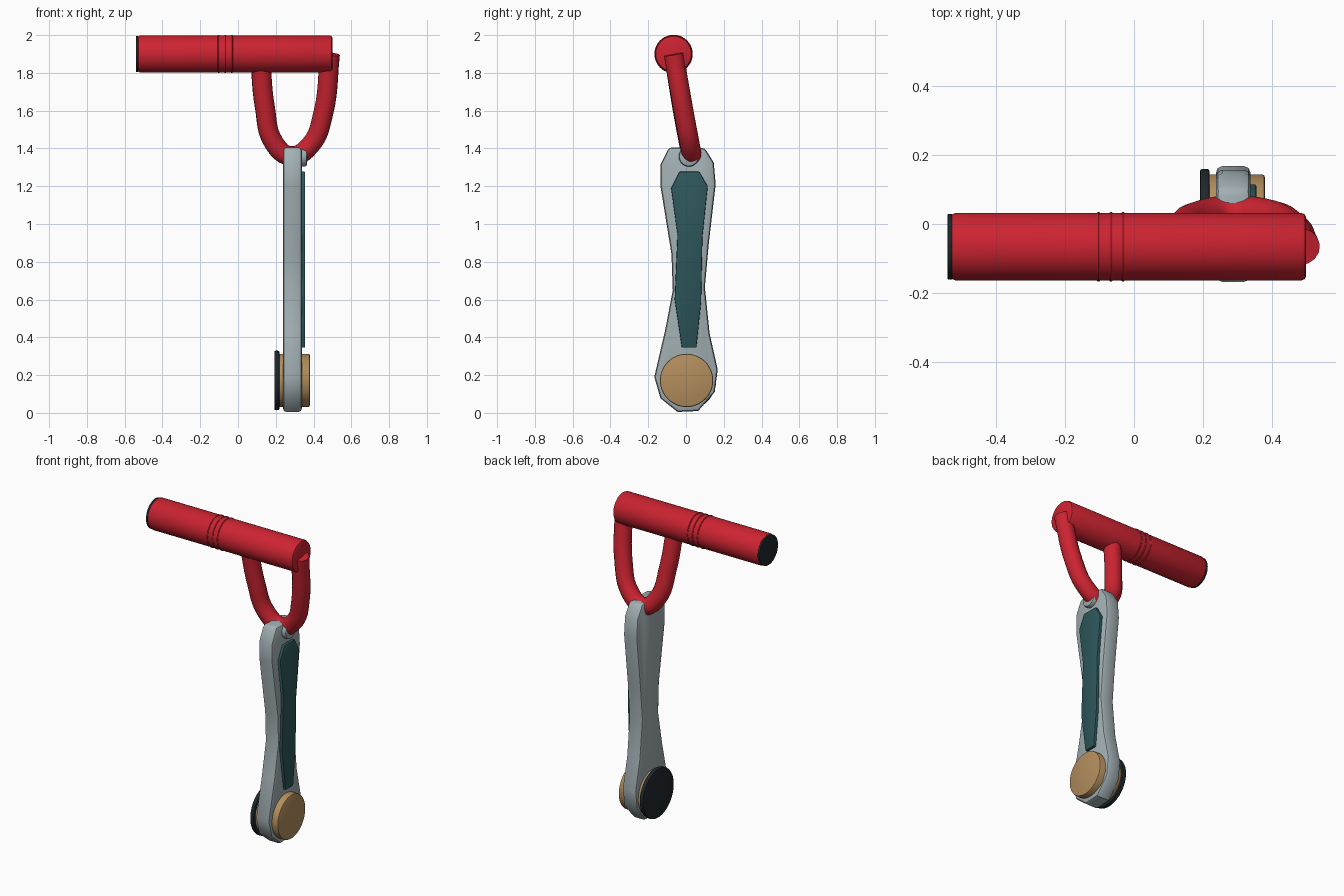
import bpy
import bmesh
import math
from mathutils import Vector

cube = bpy.data.objects.get("Cube")
if cube:
    bpy.data.objects.remove(cube, do_unlink=True)


def material(name, rgb):
    m = bpy.data.materials.new(name)
    m.use_nodes = True
    m.diffuse_color = (*rgb, 1)
    m.node_tree.nodes["Principled BSDF"].inputs["Base Color"].default_value = (*rgb, 1)
    return m


red = material("red", (0.60, 0.017, 0.03))
grey = material("light grey", (0.36, 0.43, 0.45))
teal = material("dark teal", (0.026, 0.095, 0.105))
tan = material("tan", (0.45, 0.27, 0.11))
black = material("near black", (0.013, 0.02, 0.024))


def finish(obj, name, mat, bevel=0.0, segments=2):
    """Name, colour, bevel and smooth an object."""
    obj.name = name
    obj.data.materials.append(mat)
    bpy.ops.object.select_all(action="DESELECT")
    obj.select_set(True)
    bpy.context.view_layer.objects.active = obj
    if bevel:
        mod = obj.modifiers.new("Soft edges", "BEVEL")
        mod.width = bevel
        mod.segments = segments
        mod.limit_method = "ANGLE"
        mod.angle_limit = math.radians(50)
        bpy.ops.object.modifier_apply(modifier=mod.name)
    bpy.ops.object.shade_smooth_by_angle(angle=math.radians(35))
    return obj


def x_cylinder(name, x0, x1, y, z, radius, mat, bevel=0.0):
    """Round part lying along x."""
    bpy.ops.mesh.primitive_cylinder_add(
        vertices=48, radius=radius, depth=x1 - x0,
        location=((x0 + x1) / 2, y, z), rotation=(0, math.pi / 2, 0))
    return finish(bpy.context.object, name, mat, bevel)


def x_plate(name, outline, x0, x1, mat, bevel):
    """Flat part: a (y, z) outline extruded along x."""
    bm = bmesh.new()
    face = bm.faces.new([bm.verts.new((x0, y, z)) for y, z in outline])
    out = bmesh.ops.extrude_face_region(bm, geom=[face])
    moved = [v for v in out["geom"] if isinstance(v, bmesh.types.BMVert)]
    bmesh.ops.translate(bm, verts=moved, vec=Vector((x1 - x0, 0, 0)))
    bmesh.ops.recalc_face_normals(bm, faces=bm.faces)
    mesh = bpy.data.meshes.new(name)
    bm.to_mesh(mesh)
    bm.free()
    obj = bpy.data.objects.new(name, mesh)
    bpy.context.collection.objects.link(obj)
    return finish(obj, name, mat, bevel)


# Grip bar with end cap and three raised rings
GRIP_Y, GRIP_Z = -0.066, 1.9
x_cylinder("grip", -0.532, 0.5, GRIP_Y, GRIP_Z, 0.098, red, 0.014)
x_cylinder("grip_end_cap", -0.541, -0.528, GRIP_Y, GRIP_Z, 0.095, black, 0.002)
for i, x in enumerate((-0.103, -0.067, -0.032)):
    bpy.ops.mesh.primitive_torus_add(
        major_segments=48, minor_segments=8, major_radius=0.096, minor_radius=0.0055,
        location=(x, GRIP_Y, GRIP_Z), rotation=(0, math.pi / 2, 0))
    finish(bpy.context.object, f"grip_ring_{i + 1}", red)

# Bent loop joining the grip to the arm
path = [(0.118, -0.06, 1.87), (0.142, -0.02, 1.62), (0.19, 0.015, 1.43),
        (0.28, 0.03, 1.36), (0.385, 0.02, 1.42), (0.45, -0.01, 1.58),
        (0.487, -0.066, 1.9)]
curve = bpy.data.curves.new("loop", "CURVE")
curve.dimensions = "3D"
curve.bevel_depth = 0.053
curve.bevel_resolution = 5
curve.resolution_u = 6
curve.use_fill_caps = True
spline = curve.splines.new("BEZIER")
spline.bezier_points.add(len(path) - 1)
for point, co in zip(spline.bezier_points, path):
    point.co = co
    point.handle_left_type = point.handle_right_type = "AUTO"
loop = bpy.data.objects.new("loop", curve)
bpy.context.collection.objects.link(loop)
bpy.ops.object.select_all(action="DESELECT")
loop.select_set(True)
bpy.context.view_layer.objects.active = loop
bpy.ops.object.convert(target="MESH")
finish(bpy.context.object, "loop", red)

# Waisted arm plate
arm = [(-0.09, 1.406), (-0.135, 1.315), (-0.135, 1.2), (-0.077, 0.84), (-0.07, 0.65),
       (-0.11, 0.44), (-0.168, 0.19), (-0.135, 0.077), (-0.045, 0.005), (0.065, 0.01),
       (0.152, 0.11), (0.168, 0.23), (0.125, 0.42), (0.1, 0.665), (0.12, 0.89),
       (0.157, 1.21), (0.147, 1.325), (0.1, 1.402)]
x_plate("arm", arm, 0.238, 0.338, grey, 0.018)

# Raised inlay on the arm's left face
inlay = [(-0.035, 1.277), (-0.079, 1.19), (-0.045, 0.945), (-0.06, 0.6), (-0.022, 0.345),
         (0.055, 0.345), (0.08, 0.59), (0.087, 0.93), (0.115, 1.2), (0.07, 1.277)]
x_plate("arm_inlay", inlay, 0.33, 0.355, teal, 0.005)

# Pivot pin at the top and round hub at the bottom
x_cylinder("pivot_pin", 0.3, 0.366, 0.015, 1.357, 0.053, grey, 0.012)
x_cylinder("hub", 0.212, 0.38, 0.003, 0.172, 0.141, tan, 0.008)
x_cylinder("hub_back_disc", 0.192, 0.219, 0.003, 0.172, 0.157, black, 0.006)
